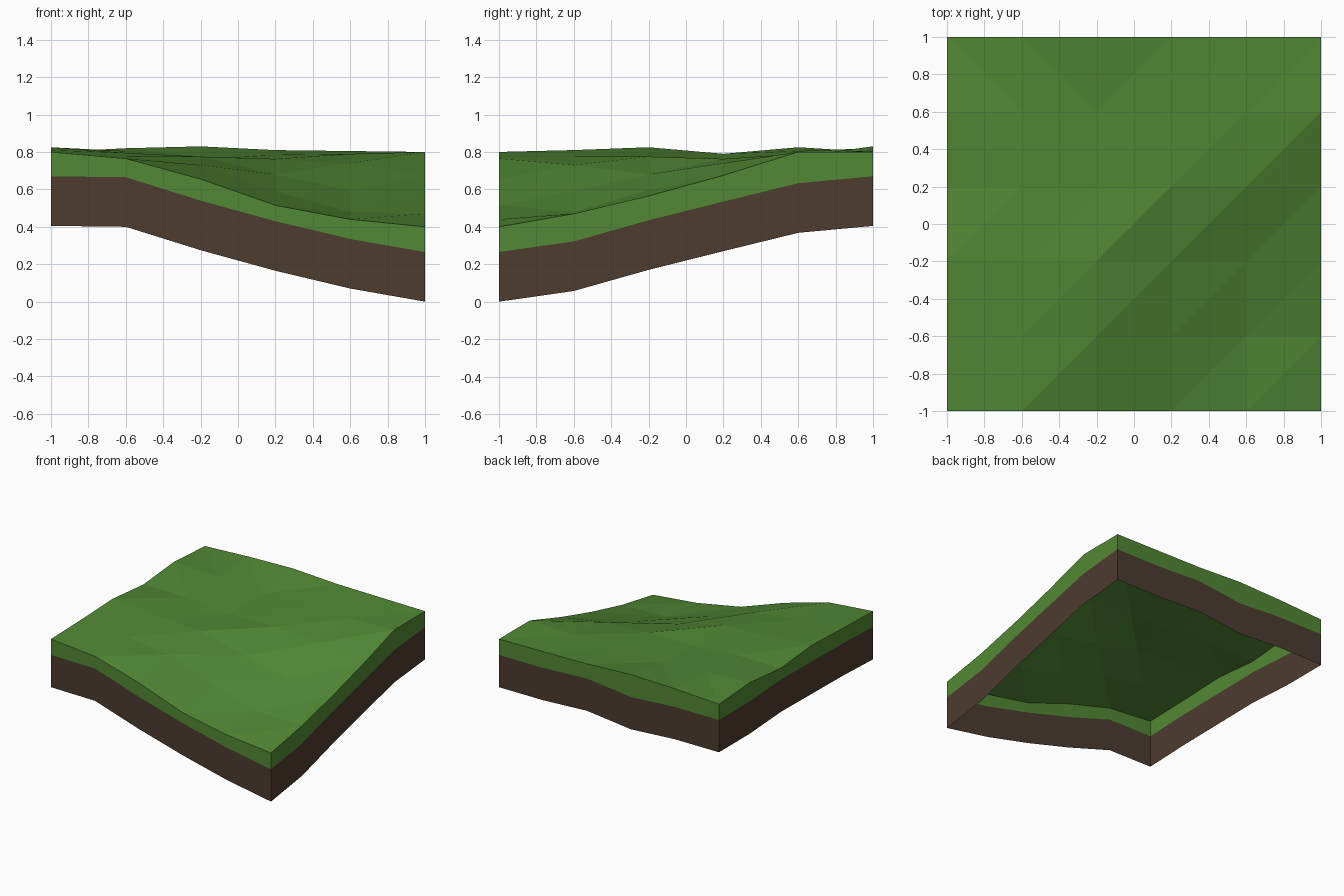
import bpy

if "Cube" in bpy.data.objects:
    bpy.data.objects.remove(bpy.data.objects["Cube"])

N = 6
AX = [-1 + 0.4 * i for i in range(N)]

# Surface heights, one row per y from front to back, x from left to right
H = [[.80, .765, .655, .515, .44, .40],
     [.81, .775, .73, .59, .48, .47],
     [.825, .795, .775, .68, .595, .565],
     [.79, .79, .76, .763, .74, .675],
     [.825, .805, .775, .785, .79, .80],
     [.80, .82, .83, .81, .805, .80]]

# Heights of the line between grass and soil along each side
FRONT = [.67, .665, .54, .43, .335, .265]
RIGHT = [.265, .322, .435, .535, .633, .67]
BACK = [.67, .67, .69, .645, .67, .67]      # right to left
LEFT = [.67, .67, .695, .69, .685, .67]     # back to front
SOIL = 0.265


def material(name, rgb):
    m = bpy.data.materials.new(name)
    m.diffuse_color = (*rgb, 1)
    m.use_nodes = True
    m.node_tree.nodes["Principled BSDF"].inputs["Base Color"].default_value = m.diffuse_color
    return m


def make(name, verts, faces, mat):
    me = bpy.data.meshes.new(name)
    me.from_pydata(verts, [], faces)
    me.materials.append(mat)
    ob = bpy.data.objects.new(name, me)
    bpy.context.collection.objects.link(ob)
    return ob


grass = material("grass green", (.083, .250, .035))
soil = material("soil brown", (.074, .045, .028))

# Grass surface: faceted grid, split along the slope, back left cells split the other way
verts = [(AX[i], AX[j], H[j][i]) for j in range(N) for i in range(N)]
faces = []
for j in range(N - 1):
    for i in range(N - 1):
        a = j * N + i
        b, c, d = a + 1, a + N + 1, a + N
        if i < 2 and j > 2:
            faces += [(a, b, d), (b, c, d)]
        else:
            faces += [(a, b, c), (a, c, d)]
make("grass_surface", verts, faces, grass)

# Outline walked anticlockwise, seen from above
last = N - 1
ring = [(i, 0) for i in range(last)] + [(last, j) for j in range(last)]
ring += [(last - i, last) for i in range(last)] + [(0, last - j) for j in range(last)]
line = FRONT[:-1] + RIGHT[:-1] + BACK[:-1] + LEFT[:-1]
top = [H[j][i] for i, j in ring]
bottom = [z - SOIL for z in line]


def band(name, upper, lower, mat):
    """Wall strip around the outline between two height lists."""
    n = len(ring)
    vs = [(AX[i], AX[j], z) for zs in (lower, upper) for (i, j), z in zip(ring, zs)]
    fs = [(k, (k + 1) % n, n + (k + 1) % n, n + k) for k in range(n)]
    make(name, vs, fs, mat)


# Open-bottomed skirt: grass edge above, soil below
band("grass_edge", top, line, grass)
band("soil_edge", line, bottom, soil)
